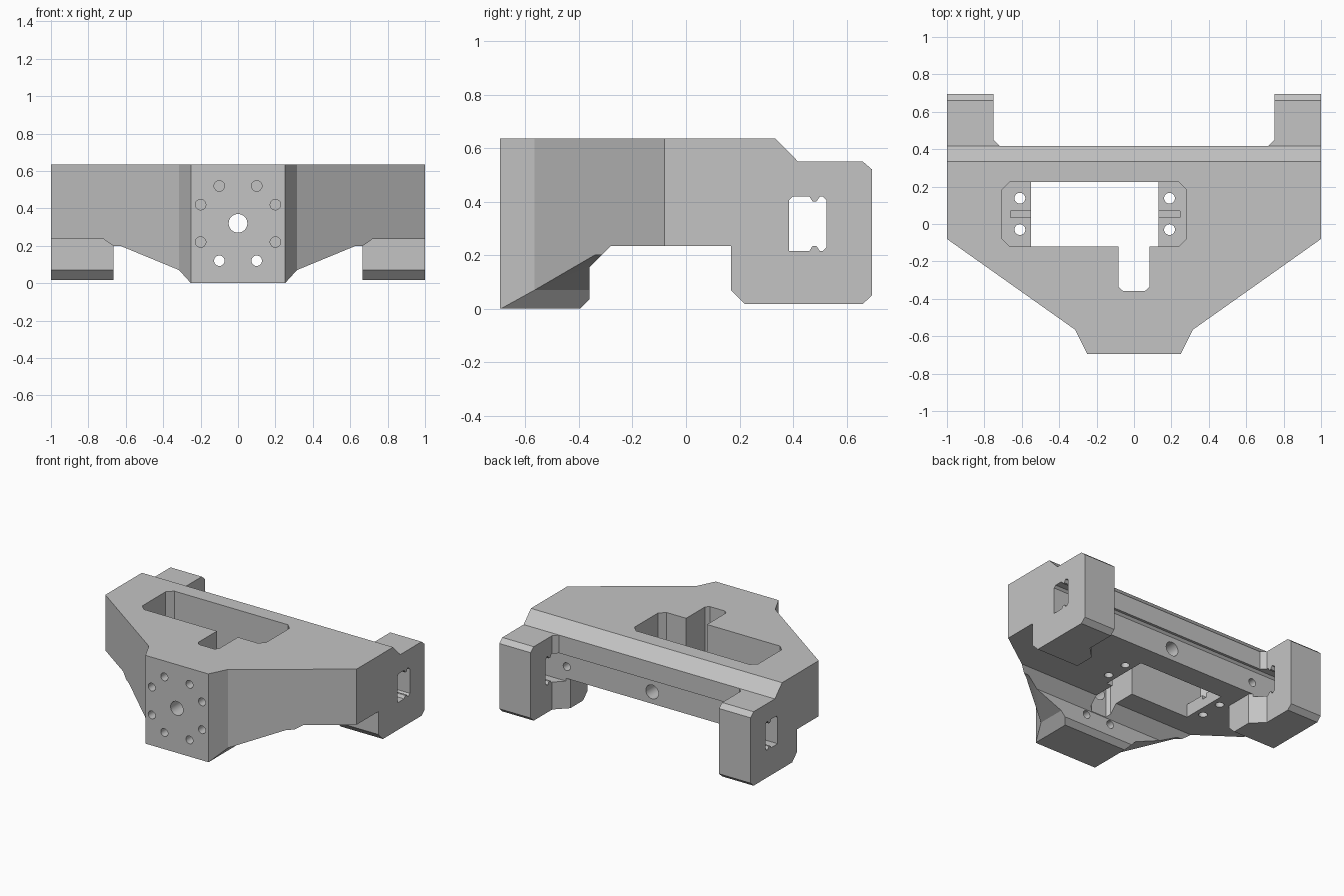
import bpy, bmesh, math
from mathutils import Vector

cube = bpy.data.objects.get("Cube")
if cube:
    bpy.data.objects.remove(cube, do_unlink=True)

grey = bpy.data.materials.new("light_grey")
grey.use_nodes = True
COLOUR = (0.55, 0.55, 0.55, 1)
grey.diffuse_color = COLOUR
grey.node_tree.nodes["Principled BSDF"].inputs["Base Color"].default_value = COLOUR


def prism(name, axis, outline, lo, hi):
    """Extrude a 2D outline along an axis: x takes (y, z), y takes (x, z), z takes (x, y)."""
    place = {"x": lambda a, b, t: (t, a, b),
             "y": lambda a, b, t: (a, t, b),
             "z": lambda a, b, t: (a, b, t)}[axis]
    bm = bmesh.new()
    face = bm.faces.new([bm.verts.new(place(a, b, lo)) for a, b in outline])
    ext = bmesh.ops.extrude_face_region(bm, geom=[face])
    moved = [g for g in ext["geom"] if isinstance(g, bmesh.types.BMVert)]
    bmesh.ops.translate(bm, verts=moved, vec=Vector(place(0, 0, hi - lo)))
    bmesh.ops.recalc_face_normals(bm, faces=bm.faces)
    mesh = bpy.data.meshes.new(name)
    bm.to_mesh(mesh)
    bm.free()
    mesh.materials.append(grey)
    obj = bpy.data.objects.new(name, mesh)
    bpy.context.collection.objects.link(obj)
    return obj


def rect(a0, a1, b0, b1):
    return [(a0, b0), (a1, b0), (a1, b1), (a0, b1)]


def bevelled(a0, a1, b0, b1, c):
    return [(a0 + c, b0), (a1 - c, b0), (a1, b0 + c), (a1, b1 - c),
            (a1 - c, b1), (a0 + c, b1), (a0, b1 - c), (a0, b0 + c)]


def circle(a, b, r, n=32):
    return [(a + r * math.cos(math.tau * i / n), b + r * math.sin(math.tau * i / n))
            for i in range(n)]


def mirrored(half):
    return half + [(-a, b) for a, b in reversed(half)]


def combine(target, tool, operation):
    mod = target.modifiers.new("combine", "BOOLEAN")
    mod.operation = operation
    mod.solver = "EXACT"
    mod.object = tool
    bpy.ops.object.select_all(action="DESELECT")
    bpy.context.view_layer.objects.active = target
    target.select_set(True)
    bpy.ops.object.modifier_apply(modifier=mod.name)
    bpy.data.objects.remove(tool, do_unlink=True)


# Tapered body with a dropped nose: plan, front and side profiles intersected
body = prism("mount_bracket", "z", mirrored(
    [(0.25, -0.695), (0.315, -0.565), (1, -0.08), (1, 0.5)]), -0.1, 0.8)
combine(body, prism("front_profile", "y", mirrored(
    [(0.22, -0.035), (0.315, 0.07), (0.63, 0.2), (1.1, 0.2), (1.1, 0.9)]), -1, 1), "INTERSECT")
combine(body, prism("side_profile", "x",
    [(-0.8, 0), (-0.395, 0), (-0.36, 0.035), (-0.36, 0.155), (-0.28, 0.235),
     (0.418, 0.235), (0.418, 0.55), (0.335, 0.635), (-0.8, 0.635)], -1.1, 1.1), "INTERSECT")

# Rear arms
for s in (-1, 1):
    arm = prism("rear_arm", "z", [(s * x, y) for x, y in
        [(0.665, 0.1), (1, 0.1), (1, 0.8), (0.75, 0.8), (0.75, 0.45), (0.665, 0.365)]], -0.1, 0.8)
    combine(arm, prism("arm_profile", "x",
        [(0.168, 0.07), (0.22, 0.018), (0.66, 0.018), (0.695, 0.05), (0.695, 0.52),
         (0.66, 0.55), (0.3, 0.55), (0.168, 0.4)], -1.1, 1.1), "INTERSECT")
    combine(body, arm, "UNION")

# Rail channel along the back, running out through both arms, with small teeth
Y0, Y1, Z0, Z1, C = 0.385, 0.525, 0.215, 0.42, 0.015
combine(body, prism("rail_channel", "x",
    [(Y0, Z0), (0.46, Z0), (0.473, Z0 + 0.02), (0.487, Z0 + 0.02), (0.5, Z0),
     (Y1 - C, Z0), (Y1, Z0 + C), (Y1, Z1 - C), (Y1 - C, Z1),
     (0.5, Z1), (0.487, Z1 - 0.02), (0.473, Z1 - 0.02), (0.46, Z1),
     (Y0 + C, Z1), (Y0, Z1 - C)], -1.1, 1.1), "DIFFERENCE")

# Motor pocket, through window and cable slot
LEDGE = 0.33
combine(body, prism("pocket", "z", bevelled(-0.705, 0.28, -0.12, 0.225, 0.04),
                    LEDGE, 0.8), "DIFFERENCE")
combine(body, prism("window", "z", rect(-0.55, 0.13, -0.12, 0.225), -0.1, 0.5), "DIFFERENCE")
combine(body, prism("cable_slot", "z", mirrored(
    [(0.06, -0.357), (0.083, -0.335), (0.083, 0)]), -0.1, 0.8), "DIFFERENCE")

# Ledge grooves and screw holes
for x, outer, inner in ((-0.61, -0.66, -0.5), (0.19, 0.245, 0.1)):
    combine(body, prism("ledge_groove", "z", rect(min(outer, inner), max(outer, inner), 0.035, 0.07),
                        LEDGE - 0.03, 0.4), "DIFFERENCE")
    for y in (-0.03, 0.138):
        combine(body, prism("ledge_hole", "z", circle(x, y, 0.029), 0.1, 0.4), "DIFFERENCE")

# Nose face holes: a central bore and a ring of eight
combine(body, prism("centre_bore", "y", circle(0, 0.32, 0.05), -0.8, 0.8), "DIFFERENCE")
for s in (-1, 1):
    for x, z in ((0.1, 0.12), (0.1, 0.52), (0.2, 0.22), (0.2, 0.42)):
        end = -0.3 if z < 0.2 else -0.37
        combine(body, prism("ring_hole", "y", circle(s * x, z, 0.028), -0.8, end), "DIFFERENCE")
    # Rail screw holes
    combine(body, prism("rail_hole", "y", circle(s * 0.68, 0.32, 0.028), 0.26, 0.45), "DIFFERENCE")

bpy.ops.object.select_all(action="DESELECT")
bpy.context.view_layer.objects.active = body
body.select_set(True)
bpy.ops.object.shade_smooth_by_angle(angle=math.radians(25))
